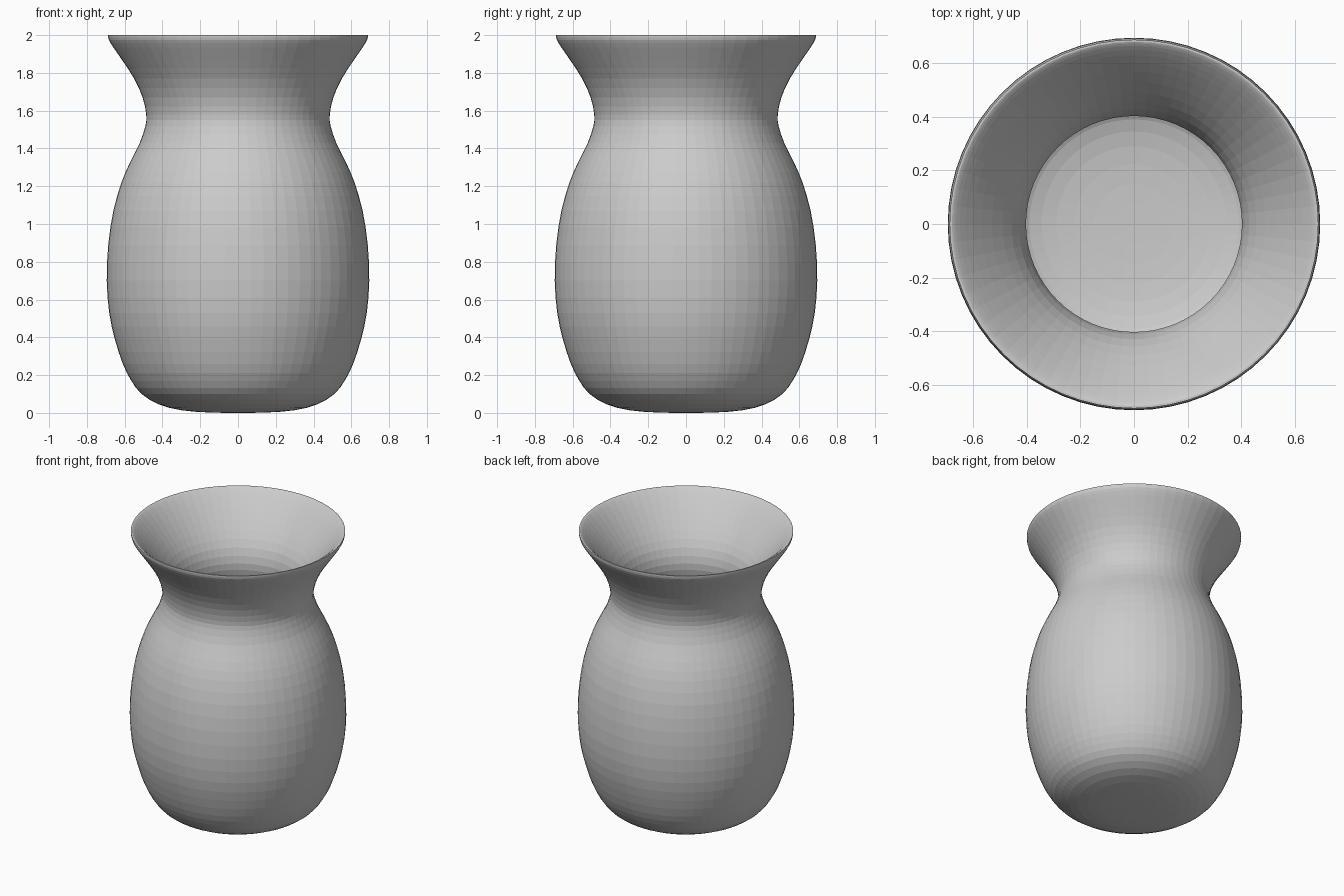
import bpy
import math
from mathutils import Vector

cube = bpy.data.objects.get("Cube")
if cube:
    bpy.data.objects.remove(cube, do_unlink=True)

SEGMENTS = 64
STEPS = 2

clay = bpy.data.materials.new("plain grey")
clay.use_nodes = True
grey = (0.6, 0.6, 0.6, 1)
clay.diffuse_color = grey
clay.node_tree.nodes["Principled BSDF"].inputs["Base Color"].default_value = grey


def smooth_curve(points):
    """Catmull-Rom curve through radius and height pairs."""
    p = [Vector(q) for q in points]
    p = [2 * p[0] - p[1]] + p + [2 * p[-1] - p[-2]]
    curve = []
    for a, b, c, d in zip(p, p[1:], p[2:], p[3:]):
        for i in range(STEPS):
            t = i / STEPS
            curve.append(b + 0.5 * t * (c - a + t * (2 * a - 5 * b + 4 * c - d
                                                    + t * (3 * (b - c) + d - a))))
    return curve + [p[-2]]


def lathe(name, profile):
    """Spin a profile that starts and ends on the axis."""
    verts = [(0, 0, profile[0].y)]
    for q in profile[1:-1]:
        for k in range(SEGMENTS):
            a = math.tau * k / SEGMENTS
            verts.append((q.x * math.cos(a), q.x * math.sin(a), q.y))
    verts.append((0, 0, profile[-1].y))
    top = len(verts) - 1
    last = top - SEGMENTS
    faces = []
    for k in range(SEGMENTS):
        n = (k + 1) % SEGMENTS
        faces.append((0, 1 + n, 1 + k))
        faces.append((top, last + k, last + n))
        for r in range(1, last, SEGMENTS):
            faces.append((r + k, r + n, r + n + SEGMENTS, r + k + SEGMENTS))
    mesh = bpy.data.meshes.new(name)
    mesh.from_pydata(verts, [], faces)
    mesh.materials.append(clay)
    obj = bpy.data.objects.new(name, mesh)
    bpy.context.collection.objects.link(obj)
    return obj


# Outside: rounded foot, full belly, narrow neck, flared lip
outside = smooth_curve([
    (0, 0), (0.15, 0.002), (0.3, 0.014), (0.42, 0.045), (0.51, 0.1),
    (0.565, 0.17), (0.61, 0.26), (0.652, 0.39), (0.682, 0.53), (0.695, 0.7),
    (0.687, 0.89), (0.66, 1.07), (0.617, 1.22), (0.57, 1.33), (0.52, 1.43),
    (0.49, 1.52), (0.486, 1.58), (0.505, 1.67), (0.55, 1.77), (0.615, 1.87),
    (0.66, 1.935), (0.684, 1.975), (0.688, 2)])

# Inside: thin lip, narrow throat, hollow belly, floor
inside = smooth_curve([
    (0.68, 2), (0.665, 1.99), (0.63, 1.955), (0.57, 1.885), (0.49, 1.78),
    (0.43, 1.68), (0.403, 1.58), (0.412, 1.49), (0.45, 1.39), (0.505, 1.28),
    (0.55, 1.18), (0.585, 1.06), (0.607, 0.89), (0.615, 0.7), (0.603, 0.54),
    (0.575, 0.41), (0.535, 0.29), (0.495, 0.21), (0.45, 0.155),
    (0.39, 0.117), (0.29, 0.093), (0.15, 0.082), (0, 0.08)])

lathe("vase", outside + inside)
